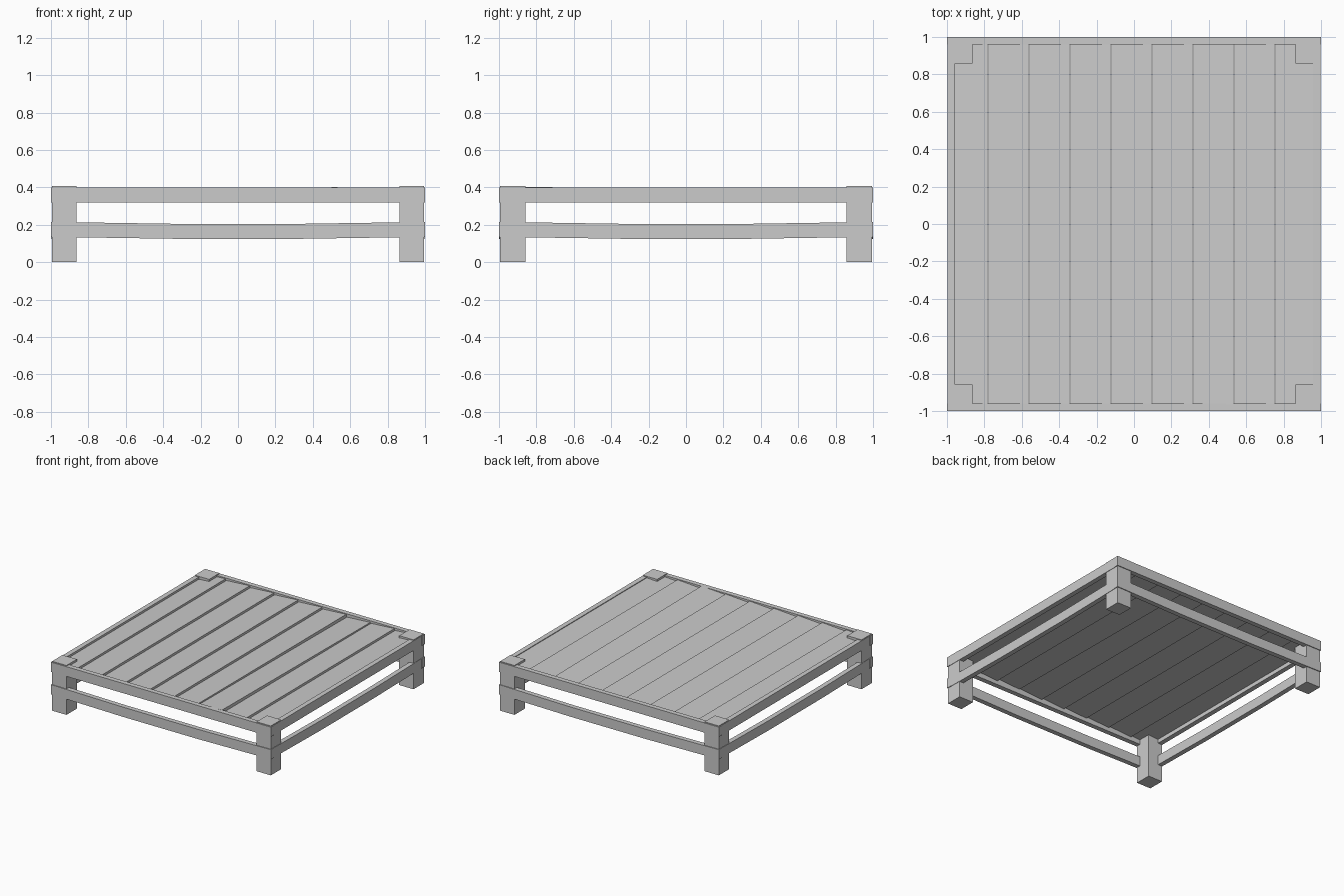
import bpy, bmesh
from math import pi, asin
from mathutils import Matrix

if "Cube" in bpy.data.objects:
    bpy.data.objects.remove(bpy.data.objects["Cube"])


def add_object(name, bm, matrix=None):
    bmesh.ops.recalc_face_normals(bm, faces=bm.faces)
    mesh = bpy.data.meshes.new(name)
    bm.to_mesh(mesh)
    bm.free()
    obj = bpy.data.objects.new(name, mesh)
    bpy.context.collection.objects.link(obj)
    if matrix:
        obj.matrix_world = matrix
    return obj


def box(name, size, location, rotation=None):
    bm = bmesh.new()
    bmesh.ops.create_cube(bm, size=1, matrix=Matrix.Diagonal((*size, 1)))
    return add_object(name, bm, Matrix.Translation(location) @ (rotation or Matrix()))


def rail(name, profile, outer, depth, height, turn):
    """Extrude a bottom-edge polyline into a bar on the front, then turn it to its side."""
    bm = bmesh.new()
    outline = profile + [(x, z + height) for x, z in reversed(profile)]
    face = bm.faces.new([bm.verts.new((x, -outer, z)) for x, z in outline])
    ret = bmesh.ops.extrude_face_region(bm, geom=[face])
    verts = [v for v in ret["geom"] if isinstance(v, bmesh.types.BMVert)]
    bmesh.ops.translate(bm, verts=verts, vec=(0, depth, 0))
    return add_object(name, bm, Matrix.Rotation(turn, 4, 'Z'))


# Square corner legs, slightly proud of the top
for sx, side in ((-1, "left"), (1, "right")):
    for sy, end in ((-1, "front"), (1, "back")):
        box(f"{end}_{side}_leg", (0.13, 0.135, 0.406), (sx * 0.929, sy * 0.926, 0.203))

# Straight upper rails and sagging lower rails on all four sides
for i, side in enumerate(("front", "right", "back", "left")):
    half = 1.0 if i % 2 == 0 else 0.998
    outer = 1.0 if i % 2 == 0 else 0.997
    straight = [(-half, 0.32), (half, 0.32)]
    sagging = [(-half, 0.135), (-0.34, 0.125), (0.34, 0.125), (half, 0.135)]
    rail(f"{side}_upper_rail", straight, outer, 0.04, 0.08, i * pi / 2)
    rail(f"{side}_lower_rail", sagging, outer, 0.04, 0.08, i * pi / 2)

# Deck planks, each tilted so its right edge stands above the next one
pitch = 0.2192
seams = [-0.965] + [-0.78 + pitch * i for i in range(8)] + [0.965]
for i, (x0, x1) in enumerate(zip(seams, seams[1:])):
    width = x1 - x0
    tilt = Matrix.Rotation(-asin(0.014 / pitch), 4, 'Y')
    if i == 6:  # one plank is lifted at its front end
        tilt = Matrix.Rotation(-0.008, 4, 'X') @ tilt
    box(f"plank_{i + 1}", (width - 0.006, 1.93, 0.03), ((x0 + x1) / 2, 0, 0.373), tilt)
